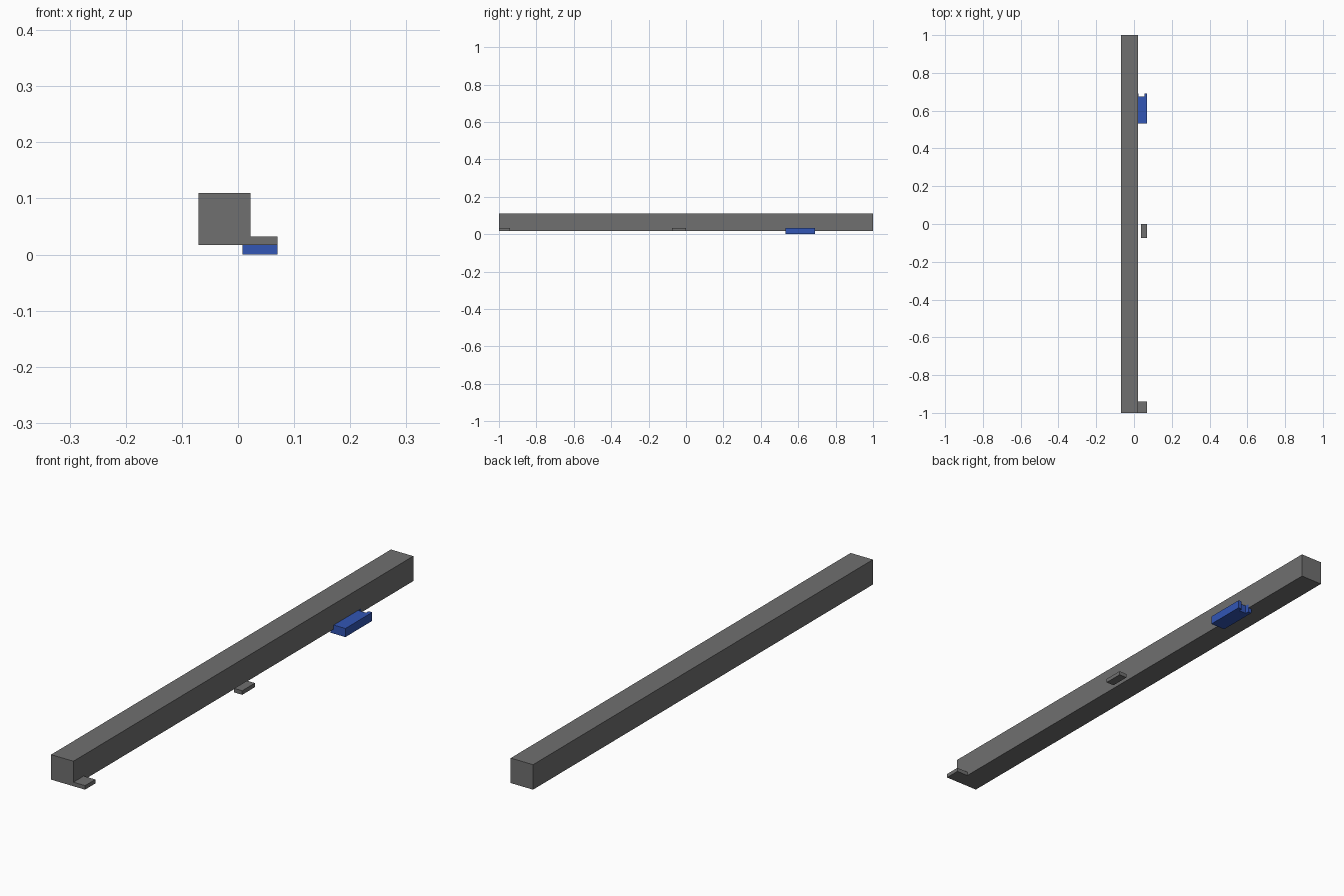
import bpy
import bmesh

cube = bpy.data.objects.get("Cube")
if cube:
    bpy.data.objects.remove(cube, do_unlink=True)


def make_material(name, rgb):
    mat = bpy.data.materials.new(name)
    mat.use_nodes = True
    colour = (*rgb, 1.0)
    mat.diffuse_color = colour
    mat.node_tree.nodes["Principled BSDF"].inputs["Base Color"].default_value = colour
    return mat


def extrude_outline(name, outline, z_low, z_high, mat):
    """Flat-sided part from a counter-clockwise plan outline."""
    bm = bmesh.new()
    base = bm.faces.new([bm.verts.new((x, y, z_low)) for x, y in outline])
    result = bmesh.ops.extrude_face_region(bm, geom=[base], use_keep_orig=True)
    top = [v for v in result["geom"] if isinstance(v, bmesh.types.BMVert)]
    bmesh.ops.translate(bm, verts=top, vec=(0, 0, z_high - z_low))
    bmesh.ops.recalc_face_normals(bm, faces=bm.faces)
    mesh = bpy.data.meshes.new(name)
    bm.to_mesh(mesh)
    bm.free()
    mesh.materials.append(mat)
    obj = bpy.data.objects.new(name, mesh)
    bpy.context.collection.objects.link(obj)
    return obj


def rectangle(x0, x1, y0, y1):
    return [(x0, y0), (x1, y0), (x1, y1), (x0, y1)]


grey = make_material("dark grey", (0.16, 0.16, 0.16))
blue = make_material("blue", (0.032, 0.092, 0.46))

# Heights shared by the parts
beam_bottom, tab_top, beam_top = 0.017, 0.032, 0.11
beam_side, outer = 0.022, 0.07

# Long square beam
extrude_outline("beam", rectangle(-outer, beam_side, -1, 1), beam_bottom, beam_top, grey)

# Small side tabs at the front end and the middle
extrude_outline("front_tab", rectangle(beam_side, outer, -1, -0.94), beam_bottom, tab_top, grey)
extrude_outline("middle_tab", rectangle(0.037, outer, -0.075, 0), beam_bottom, tab_top, grey)

# Blue slider with two short prongs at its back end
inner, back, tip, prong = 0.008, 0.675, 0.69, 0.015
slider = [
    (inner, 0.532), (outer, 0.532), (outer, tip), (outer - prong, tip),
    (outer - prong, back), (inner + prong, back), (inner + prong, tip), (inner, tip),
]
extrude_outline("slider", slider, 0, tab_top, blue)
